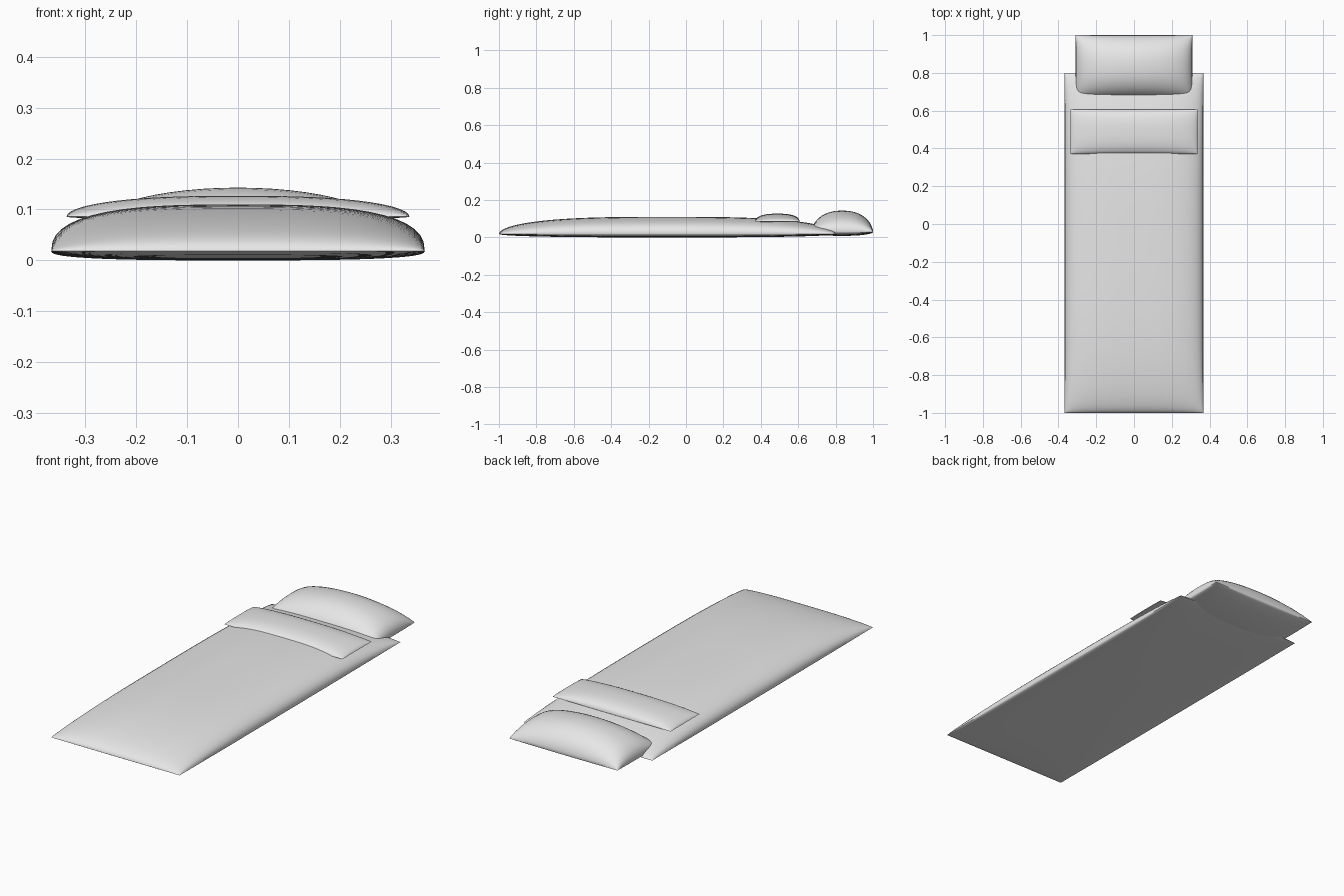
import bpy
import bmesh
import math

cube = bpy.data.objects.get("Cube")
if cube:
    bpy.data.objects.remove(cube, do_unlink=True)

# One plain grey fabric
fabric = bpy.data.materials.new("grey_fabric")
fabric.use_nodes = True
GREY = (0.8, 0.8, 0.8, 1.0)
fabric.diffuse_color = GREY
fabric.node_tree.nodes["Principled BSDF"].inputs["Base Color"].default_value = GREY


def swell(t, power, root):
    """Rounded padding profile: one in the middle, zero at the seam."""
    return max(0.0, 1.0 - abs(t) ** power) ** root


def cushion(name, half_x, y_range, rim, rise, drop, curve_x, curve_y, nx, ny):
    """Two padded sheets meeting at a rectangular seam."""
    bm = bmesh.new()
    mid_y = (y_range[0] + y_range[1]) / 2
    half_y = (y_range[1] - y_range[0]) / 2
    for height in (rise, -drop):
        grid = bmesh.ops.create_grid(bm, x_segments=nx, y_segments=ny, size=1)
        for v in grid["verts"]:
            # Crowd the rows toward the seam, where the padding curves most
            u = math.sin(v.co.x * math.pi / 2)
            w = math.sin(v.co.y * math.pi / 2)
            puff = swell(u, *curve_x) * swell(w, *curve_y)
            v.co = (u * half_x, mid_y + w * half_y, rim + height * puff)
    bmesh.ops.remove_doubles(bm, verts=bm.verts, dist=1e-5)
    bmesh.ops.recalc_face_normals(bm, faces=bm.faces)
    mesh = bpy.data.meshes.new(name)
    bm.to_mesh(mesh)
    bm.free()
    mesh.materials.append(fabric)
    obj = bpy.data.objects.new(name, mesh)
    bpy.context.collection.objects.link(obj)
    bpy.ops.object.select_all(action="DESELECT")
    obj.select_set(True)
    bpy.context.view_layer.objects.active = obj
    bpy.ops.object.shade_smooth_by_angle(angle=math.radians(50))
    return obj


# Long padded bag, lying flat
cushion("padded_bag", 0.367, (-1.0, 0.8), 0.018, 0.092, 0.018,
        (3, 0.4), (3, 0.5), 28, 48)

# Folded cover across the chest
cushion("folded_cover", 0.337, (0.37, 0.607), 0.086, 0.041, 0.006,
        (2.5, 0.5), (2.5, 0.45), 28, 18)

# Plump pillow at the head end
cushion("pillow", 0.309, (0.67, 1.0), 0.028, 0.115, 0.02,
        (2, 0.4), (2.3, 0.55), 28, 22)
